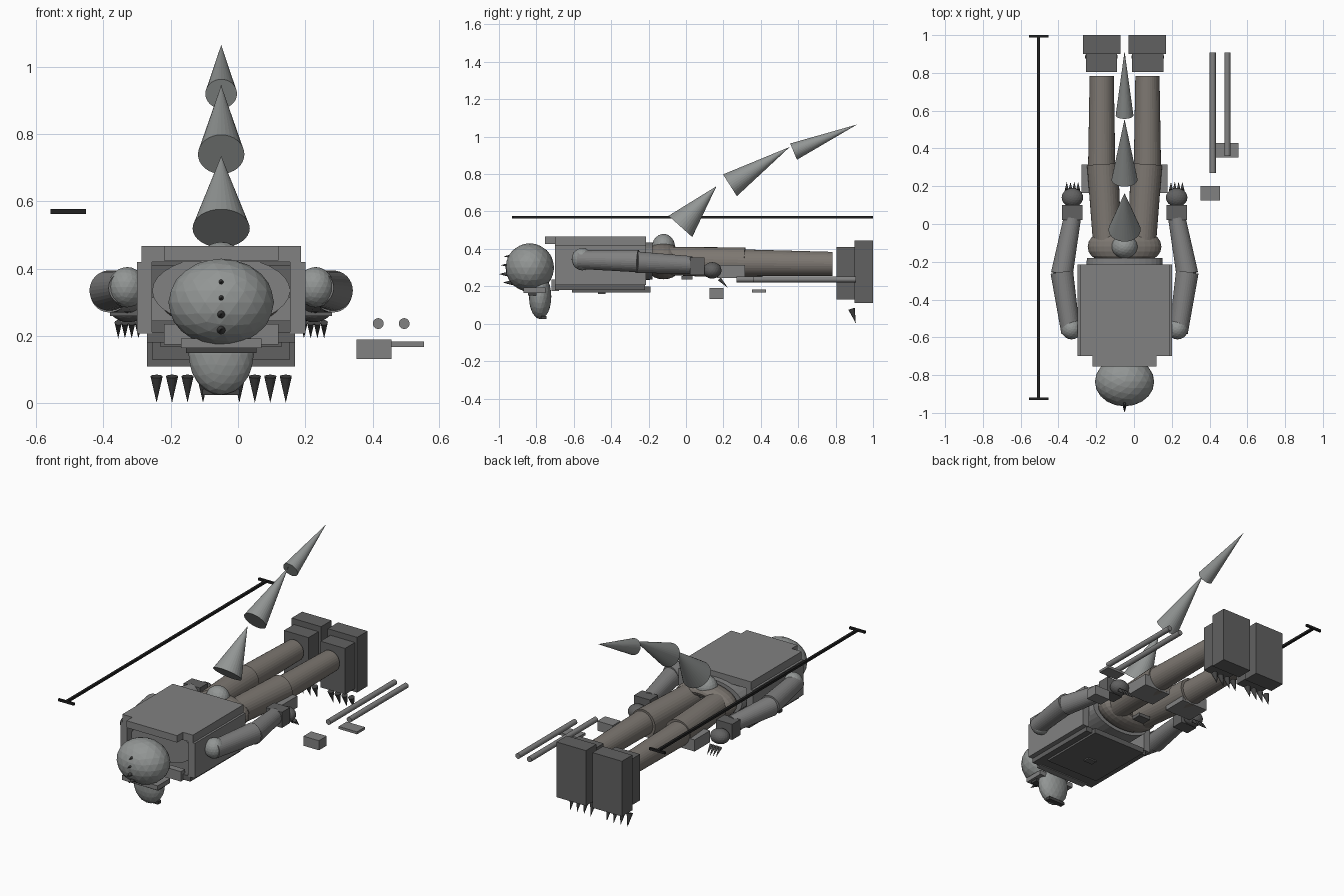
import bpy
from math import pi
from mathutils import Vector

CX = -0.05  # symmetry plane of the figure


def material(name, r, g, b):
    m = bpy.data.materials.new(name)
    m.diffuse_color = (r, g, b, 1)
    return m


SKIN = material("skin", 0.29, 0.305, 0.30)
METAL = material("metal", 0.22, 0.22, 0.22)
DARK = material("dark", 0.12, 0.12, 0.12)
CLAW = material("claw", 0.055, 0.055, 0.055)
BLACK = material("black", 0.015, 0.015, 0.015)
CLOTH = material("cloth", 0.205, 0.185, 0.165)


def finish(name, mat):
    ob = bpy.context.object
    ob.name = name
    ob.data.materials.append(mat)
    return ob


def box(name, x0, x1, y0, y1, z0, z1, mat=METAL):
    bpy.ops.mesh.primitive_cube_add(size=1, location=((x0+x1)/2, (y0+y1)/2, (z0+z1)/2))
    bpy.context.object.scale = (x1-x0, y1-y0, z1-z0)
    return finish(name, mat)


def ball(name, loc, radii, mat=SKIN):
    bpy.ops.mesh.primitive_ico_sphere_add(subdivisions=3, radius=1, location=loc)
    bpy.context.object.scale = radii
    return finish(name, mat)


def limb(name, a, b, r1, r2=0.0, mat=METAL, sides=32):
    a, b = Vector(a), Vector(b)
    d = b - a
    bpy.ops.mesh.primitive_cone_add(vertices=sides, radius1=r1, radius2=r2, depth=d.length,
                                    location=(a+b)/2, rotation=d.to_track_quat('Z', 'Y').to_euler())
    return finish(name, mat)


# Head, lying face down with its crown towards -y
ball("head", (CX, -0.835, 0.30), (0.157, 0.13, 0.13))
ball("snout", (CX, -0.78, 0.145), (0.097, 0.06, 0.12))
box("brow_plate", -0.17, 0.07, -0.87, -0.75, 0.165, 0.193)
box("visor", -0.155, 0.055, -0.845, -0.80, 0.15, 0.17, CLAW)
box("mouth", -0.105, 0.005, -0.775, -0.745, 0.025, 0.042, CLAW)
for z, y in ((0.36, -0.975), (0.313, -0.99), (0.265, -1.0), (0.22, -0.98)):
    limb("crest_spike", (CX, y+0.06, z), (CX, y, z), 0.016, mat=CLAW, sides=16)

# Torso and armour
torso = limb("torso", (CX, -0.66, 0.335), (CX, -0.18, 0.335), 0.205, 0.20, METAL)
torso.scale = (1, 0.5, 1)
box("back_plate", -0.287, 0.187, -0.70, -0.215, 0.42, 0.467)
box("back_collar", -0.22, 0.12, -0.755, -0.685, 0.425, 0.467)
box("front_collar", -0.22, 0.12, -0.72, -0.68, 0.175, 0.235)
box("chest_plate", -0.27, 0.17, -0.70, -0.22, 0.18, 0.212, DARK)
box("belly_plate", -0.23, 0.13, -0.61, -0.19, 0.168, 0.20, DARK)
box("chest_badge", -0.08, -0.02, -0.47, -0.43, 0.16, 0.17, DARK)

# Hips
bpy.ops.mesh.primitive_torus_add(major_segments=32, minor_segments=16, major_radius=0.125,
                                 minor_radius=0.07, location=(CX, -0.12, 0.335),
                                 rotation=(pi/2, 0, 0))
bpy.context.object.scale = (1, 0.5, 1)
finish("hip_ring", CLOTH)
ball("tail_root", (CX, -0.12, 0.41), (0.07, 0.062, 0.07))
box("belt_buckle", -0.09, -0.01, -0.025, 0.035, 0.235, 0.255, DARK)

# Paired parts
for s in (-1, 1):
    def X(off):
        return CX + s*off

    def pair_box(name, a, b, *rest):
        box(name, min(X(a), X(b)), max(X(a), X(b)), *rest)

    pair_box("side_plate", 0.205, 0.25, -0.70, -0.215, 0.208, 0.42)
    # Arm
    ball("shoulder", (X(0.28), -0.555, 0.345), (0.056, 0.056, 0.06))
    limb("upper_arm", (X(0.285), -0.575, 0.343), (X(0.332), -0.255, 0.335), 0.05, 0.06)
    limb("forearm", (X(0.332), -0.265, 0.328), (X(0.277), 0.03, 0.315), 0.058, 0.046)
    pair_box("wrist_cuff", 0.222, 0.33, 0.022, 0.10, 0.26, 0.355, DARK)
    ball("hand", (X(0.276), 0.14, 0.285), (0.057, 0.05, 0.044), DARK)
    for i in range(4):
        x = X(0.246 + 0.02*i)
        limb("finger_claw", (x, 0.178, 0.24), (x, 0.223, 0.193), 0.011, mat=CLAW, sides=12)
    # Leg
    limb("thigh", (X(0.092), -0.10, 0.335), (X(0.116), 0.315, 0.325), 0.075, 0.083, CLOTH)
    limb("shin", (X(0.121), 0.31, 0.325), (X(0.121), 0.783, 0.32), 0.072, 0.064, CLOTH)
    pair_box("knee_pad", 0.05, 0.228, 0.165, 0.315, 0.245, 0.315)
    pair_box("ankle_block", 0.04, 0.205, 0.805, 0.905, 0.13, 0.41, DARK)
    pair_box("boot", 0.022, 0.22, 0.90, 1.0, 0.11, 0.445, DARK)
    for i in range(4):
        x = X(0.054 + 0.046*i)
        limb("toe_claw", (x, 0.885, 0.08), (x, 0.908, 0.002), 0.018, mat=CLAW, sides=16)

# Tail of three separate cones
limb("tail_base", (CX, -0.03, 0.52), (CX, 0.163, 0.735), 0.085, mat=SKIN)
limb("tail_middle", (CX, 0.235, 0.74), (CX, 0.555, 0.945), 0.069, mat=SKIN)
limb("tail_tip", (CX, 0.575, 0.92), (CX, 0.915, 1.065), 0.047, mat=SKIN)

# Loose gear beside the figure
limb("long_barrel", (0.417, 0.27, 0.237), (0.417, 0.908, 0.237), 0.016, 0.016)
limb("short_barrel", (0.494, 0.36, 0.237), (0.494, 0.908, 0.237), 0.016, 0.016)
box("flat_plate", 0.43, 0.553, 0.352, 0.428, 0.168, 0.183)
box("small_block", 0.352, 0.456, 0.125, 0.20, 0.132, 0.19)

# Height marker bar
box("marker_rod", -0.513, -0.498, -0.925, 0.995, 0.563, 0.577, BLACK)
for y in (-0.925, 0.994):
    box("marker_end", -0.557, -0.452, y-0.006, y+0.006, 0.563, 0.577, BLACK)
